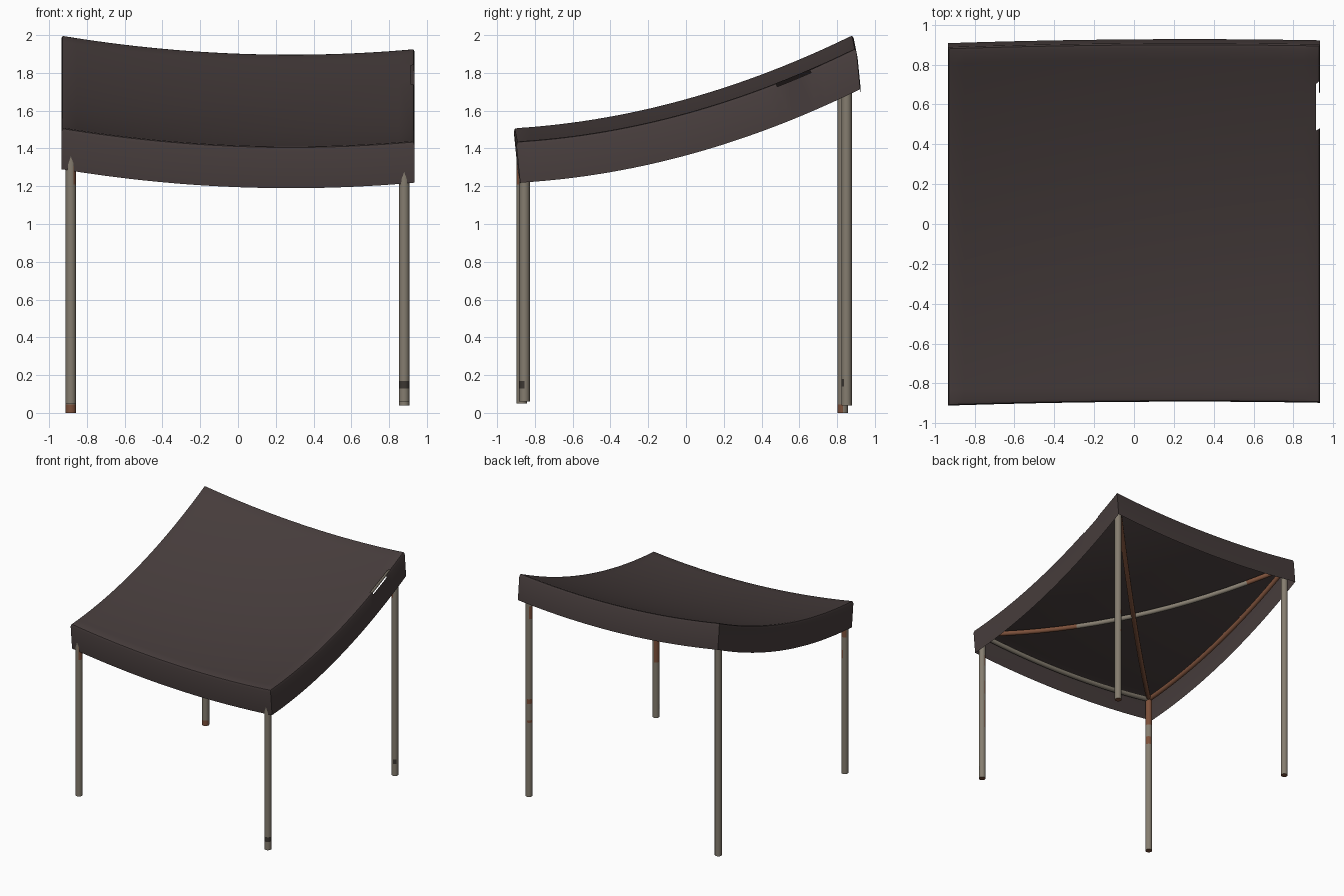
import bpy, bmesh, math
from mathutils import Vector

if "Cube" in bpy.data.objects:
    bpy.data.objects.remove(bpy.data.objects["Cube"])


def material(name, rgb):
    m = bpy.data.materials.new(name)
    m.diffuse_color = (*rgb, 1)
    m.use_nodes = True
    m.node_tree.nodes["Principled BSDF"].inputs["Base Color"].default_value = m.diffuse_color
    return m


CLOTH = material("dark cloth", (0.062, 0.046, 0.045))
POLE = material("weathered pole", (0.235, 0.205, 0.16))
RUST = material("rust", (0.20, 0.08, 0.042))
GRIME = material("grime", (0.045, 0.038, 0.032))


def finish(bm, name, mats, angle):
    bmesh.ops.recalc_face_normals(bm, faces=bm.faces)
    me = bpy.data.meshes.new(name)
    bm.to_mesh(me)
    bm.free()
    ob = bpy.data.objects.new(name, me)
    bpy.context.collection.objects.link(ob)
    for m in mats:
        me.materials.append(m)
    bpy.ops.object.select_all(action='DESELECT')
    ob.select_set(True)
    bpy.context.view_layer.objects.active = ob
    bpy.ops.object.shade_smooth_by_angle(angle=math.radians(angle))
    return ob


def surface(x, y, drop=0.0):
    """Point on the sagging, rising canopy, or below it by drop."""
    f = 0.068 * (x - 0.28) ** 2
    z = 1.56 + 0.275 * y + 0.12 * y * y + f - drop
    return Vector((x, y - 0.2 * (f - 0.03) + 0.1 * drop, z))


# canopy: curved top sheet, rounded rim and hanging skirt
N, HX, HY = 30, 0.935, 0.90
bm = bmesh.new()


def canopy_vert(i, j, scale, drop):
    u, v = 2 * i / N - 1, 2 * j / N - 1
    return bm.verts.new(surface(u * (HX - scale), v * (HY - scale), drop))


grid = [[canopy_vert(i, j, 0.022, 0) for j in range(N + 1)] for i in range(N + 1)]
for i in range(N):
    for j in range(N):
        bm.faces.new((grid[i][j], grid[i + 1][j], grid[i + 1][j + 1], grid[i][j + 1]))
rim = ([(i, 0) for i in range(N)] + [(N, j) for j in range(N)]
       + [(i, N) for i in range(N, 0, -1)] + [(0, j) for j in range(N, 0, -1)])
prev = [grid[i][j] for i, j in rim]
for k, (inset, drop) in enumerate([(0.007, 0.005), (0.0, 0.022), (0.0, 0.22)]):
    ring = [canopy_vert(i, j, inset, drop) for i, j in rim]
    for a in range(len(rim)):
        b = (a + 1) % len(rim)
        mid = (prev[a].co + prev[b].co) / 2
        # narrow tear along the right rim
        if k < 2 and mid.x > 0.9 and 0.49 < mid.y < 0.68:
            continue
        bm.faces.new((prev[a], prev[b], ring[b], ring[a]))
    prev = ring
finish(bm, "canopy", [CLOTH], 50)


def tube(name, points, radius, paint, cap=1, sides=12):
    """Round bar along points; paint(t, angle, z) picks the material index."""
    bm = bmesh.new()
    rings = []
    for n, p in enumerate(points):
        d = (points[min(n + 1, len(points) - 1)] - points[max(n - 1, 0)]).normalized()
        ref = Vector((1, 0, 0)) if abs(d.z) > 0.9 else Vector((0, 0, 1))
        a = (ref - d * ref.dot(d)).normalized()
        b = d.cross(a)
        rings.append([bm.verts.new(p + radius * (a * math.cos(w) + b * math.sin(w)))
                      for w in (2 * math.pi * s / sides for s in range(sides))])
    for n in range(len(rings) - 1):
        lo, hi = rings[n], rings[n + 1]
        mid = (points[n] + points[n + 1]) / 2
        for s in range(sides):
            q = (s + 1) % sides
            f = bm.faces.new((lo[s], lo[q], hi[q], hi[s]))
            f.material_index = paint((n + 0.5) / (len(rings) - 1),
                                     360 * (s + 0.5) / sides, mid.z)
    for r in (rings[0], rings[-1]):
        bm.faces.new(r).material_index = cap
    return finish(bm, name, [POLE, RUST, GRIME], 40)


# legs: x, y, foot height, stains (low z, high z, facing angle, half width, colour)
LEGS = {
    "front_left_leg": (-0.885, -0.87, 0.05,
                       [(1.21, 1.6, 45, 100, 1), (1.03, 1.10, 45, 60, 1)]),
    "front_right_leg": (0.88, -0.855, 0.06,
                        [(0.53, 0.78, 135, 50, 1), (0.84, 0.96, 120, 40, 1),
                         (1.1, 1.2, 135, 40, 1), (0.13, 0.17, 270, 100, 2)]),
    "back_left_leg": (-0.885, 0.83, 0.0, [(0.0, 0.045, 270, 80, 1)]),
    "back_right_leg": (0.88, 0.85, 0.04,
                       [(1.55, 1.66, 190, 70, 1), (0.83, 0.87, 135, 60, 1),
                        (0.67, 0.69, 135, 40, 1), (0.14, 0.18, 300, 40, 2)]),
}
tops = {}
for name, (x, y, foot, stains) in LEGS.items():
    top = surface(x, y).z - 0.04
    cuts = sorted({foot, top} | {z for s in stains for z in s[:2] if foot < z < top})

    def paint(t, ang, z, stains=stains):
        for z0, z1, facing, half, colour in stains:
            if z0 < z < z1 and abs((ang - facing + 180) % 360 - 180) < half:
                return colour
        return 0

    tube(name, [Vector((x, y, z)) for z in cuts], 0.028, paint)
    tops[name] = (x, y)


def rod(name, start, end, drop, paint):
    """Bar that follows the underside of the canopy between two legs."""
    (x0, y0), (x1, y1) = tops[start + "_leg"], tops[end + "_leg"]
    pts = []
    for n in range(17):
        t = n / 16
        x, y = x0 + (x1 - x0) * t, y0 + (y1 - y0) * t
        pts.append(Vector((x, y, surface(x, y).z - drop)))
    tube(name, pts, 0.02, paint, sides=10)


def plain(t, a, z):
    return 0


def rusty(t, a, z):
    return 1


def rusty_ends(t, a, z):
    return 1 if t < 0.3 or t > 0.88 else 0


# edge rods and crossed braces
rod("front_rod", "front_left", "front_right", 0.045, plain)
rod("back_rod", "back_left", "back_right", 0.045, rusty)
rod("left_rod", "front_left", "back_left", 0.045, rusty)
rod("right_rod", "front_right", "back_right", 0.045, plain)
rod("long_brace", "front_left", "back_right", 0.04, rusty)
rod("cross_brace", "front_right", "back_left", 0.035, rusty_ends)
